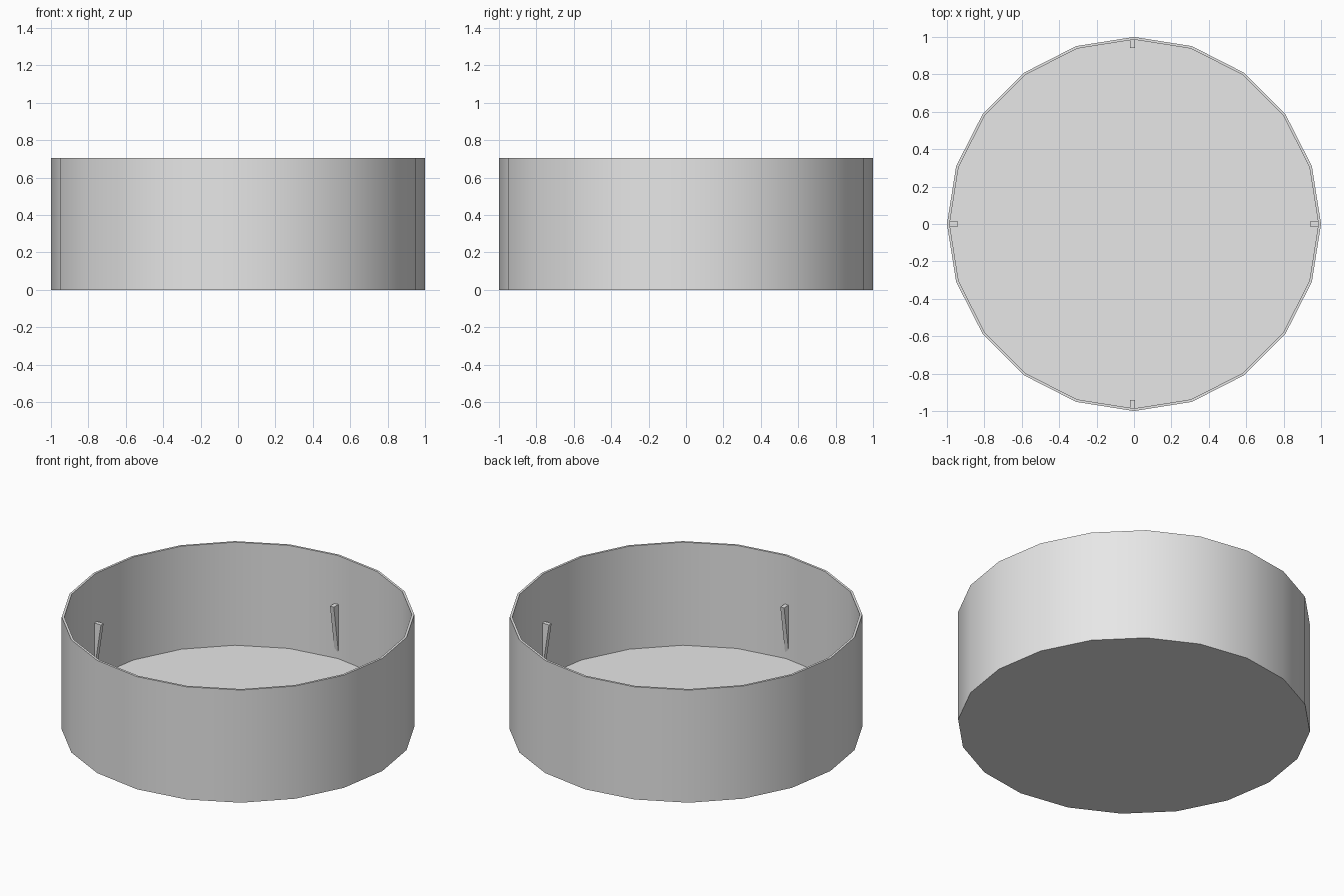
import bpy
import bmesh
from math import cos, sin, pi
from mathutils import Matrix, Vector

SIDES = 20
HEIGHT = 0.705
INNER = 0.986
FLOOR = 0.06

cube = bpy.data.objects.get("Cube")
if cube:
    bpy.data.objects.remove(cube, do_unlink=True)

grey = bpy.data.materials.new("plain_grey")
grey.use_nodes = True
grey.diffuse_color = (0.8, 0.8, 0.8, 1)
grey.node_tree.nodes["Principled BSDF"].inputs["Base Color"].default_value = (0.8, 0.8, 0.8, 1)


def add_object(name, bm):
    bmesh.ops.recalc_face_normals(bm, faces=bm.faces)
    mesh = bpy.data.meshes.new(name)
    bm.to_mesh(mesh)
    bm.free()
    mesh.materials.append(grey)
    obj = bpy.data.objects.new(name, mesh)
    bpy.context.collection.objects.link(obj)
    return obj


# Open round tray: underside, outer wall, rim, inner wall and floor
bm = bmesh.new()
profile = [(1, 0), (1, HEIGHT), (INNER, HEIGHT), (INNER, FLOOR)]
rings = []
for r, z in profile:
    angles = [2 * pi * i / SIDES for i in range(SIDES)]
    rings.append([bm.verts.new((r * cos(a), r * sin(a), z)) for a in angles])
for low, high in zip(rings, rings[1:]):
    for i in range(SIDES):
        j = (i + 1) % SIDES
        bm.faces.new((low[i], low[j], high[j], high[i]))
bm.faces.new(rings[0])
bm.faces.new(rings[-1])
tray = add_object("round_tray", bm)
bpy.ops.object.select_all(action="DESELECT")
tray.select_set(True)
bpy.context.view_layer.objects.active = tray
bpy.ops.object.shade_smooth_by_angle(angle=pi / 6)


# Tapered support tabs on the inner wall, flat on top and narrowing downwards
def add_tab(name, angle, shift):
    bm = bmesh.new()
    outline = [(0.94, 0.40), (INNER, 0.40), (INNER, 0.10)]
    face = bm.faces.new([bm.verts.new((x, -0.013, z)) for x, z in outline])
    side = bmesh.ops.extrude_face_region(bm, geom=[face])["geom"]
    moved = [v for v in side if isinstance(v, bmesh.types.BMVert)]
    bmesh.ops.translate(bm, verts=moved, vec=Vector((0, 0.026, 0)))
    turn = Matrix.Translation((shift, 0, 0)) @ Matrix.Rotation(angle, 4, "Z")
    bmesh.ops.transform(bm, matrix=turn, verts=bm.verts)
    add_object(name, bm)


for i, place in enumerate(("left", "back", "right", "front")):
    add_tab(place + "_support_tab", i * pi / 2, -0.008 if i % 2 else 0)
